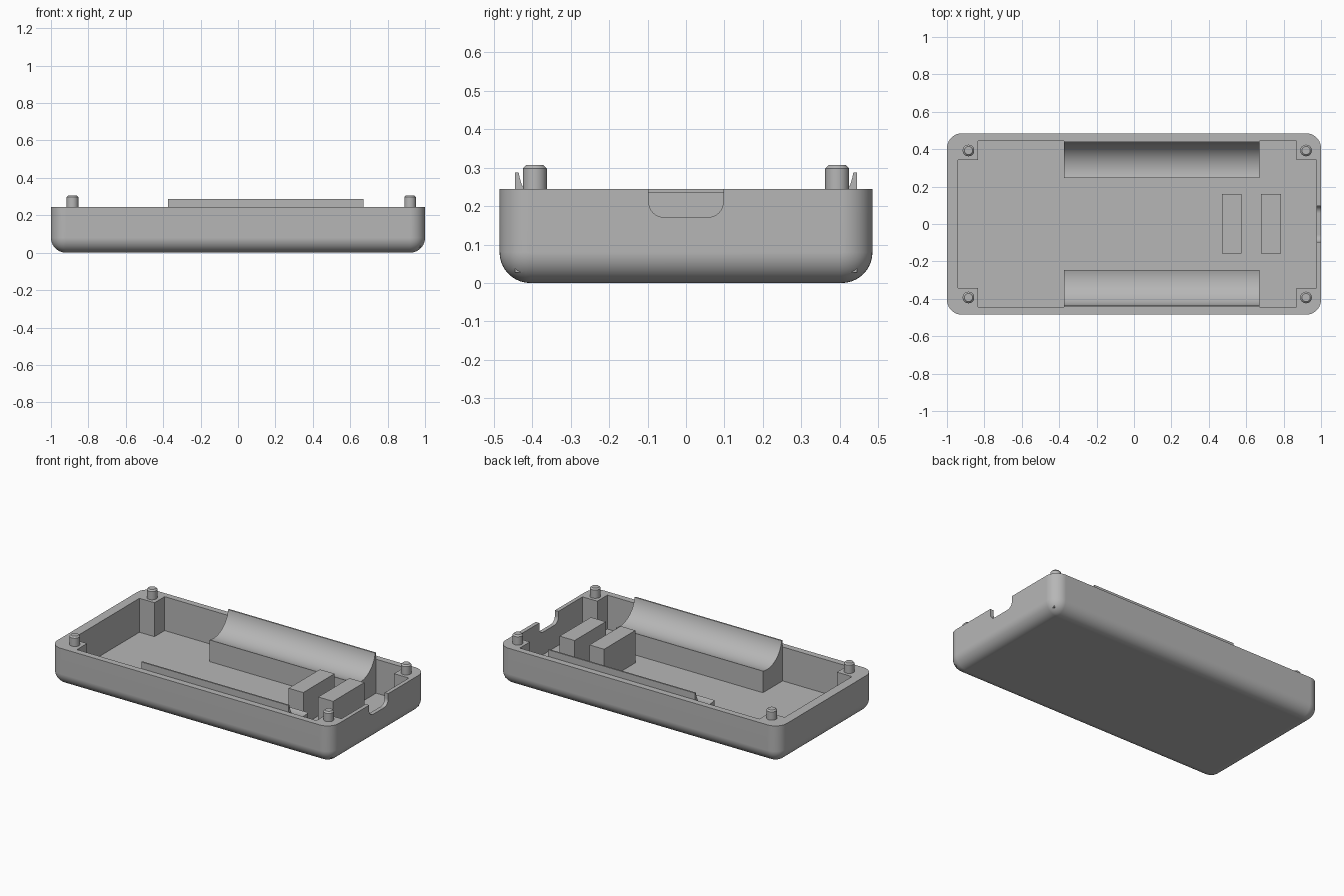
import bpy, bmesh, math

if "Cube" in bpy.data.objects:
    bpy.data.objects.remove(bpy.data.objects["Cube"])

# Main dimensions
HX, HY, RIM = 1.0, 0.485, 0.245        # outer half sizes and rim height
RADIUS = 0.08                          # rounding of the outer edges
IN_L, IN_R, IN_Y = -0.94, 0.975, 0.445  # cavity limits
FLOOR = 0.027

grey = bpy.data.materials.new("plain grey")
grey.diffuse_color = (0.47, 0.47, 0.47, 1)
grey.use_nodes = True
grey.node_tree.nodes["Principled BSDF"].inputs["Base Color"].default_value = grey.diffuse_color


def finish(name, bm):
    bmesh.ops.recalc_face_normals(bm, faces=bm.faces)
    mesh = bpy.data.meshes.new(name)
    bm.to_mesh(mesh)
    bm.free()
    mesh.materials.append(grey)
    ob = bpy.data.objects.new(name, mesh)
    bpy.context.collection.objects.link(ob)
    return ob


def box_bm(lo, hi):
    bm = bmesh.new()
    bmesh.ops.create_cube(bm, size=1)
    for v in bm.verts:
        v.co = [(lo[i] + hi[i]) / 2 + v.co[i] * (hi[i] - lo[i]) for i in range(3)]
    return bm


def box(name, lo, hi):
    return finish(name, box_bm(lo, hi))


def extrude_x(name, profile, x0, x1):
    """Extrude a (y, z) outline along x."""
    bm = bmesh.new()
    face = bm.faces.new([bm.verts.new((x0, y, z)) for y, z in profile])
    new = bmesh.ops.extrude_face_region(bm, geom=[face])["geom"]
    bmesh.ops.translate(bm, vec=(x1 - x0, 0, 0),
                        verts=[g for g in new if isinstance(g, bmesh.types.BMVert)])
    return finish(name, bm)


def arc(cy, cz, r, a0, a1, n):
    return [(cy + r * math.cos(math.radians(a0 + (a1 - a0) * i / n)),
             cz + r * math.sin(math.radians(a0 + (a1 - a0) * i / n))) for i in range(n + 1)]


def activate(ob):
    bpy.ops.object.select_all(action='DESELECT')
    ob.select_set(True)
    bpy.context.view_layer.objects.active = ob


def smooth(ob):
    activate(ob)
    bpy.ops.object.shade_smooth_by_angle(angle=math.radians(30))


def cut(ob, cutter):
    mod = ob.modifiers.new("cut", 'BOOLEAN')
    mod.operation, mod.solver, mod.object = 'DIFFERENCE', 'EXACT', cutter
    activate(ob)
    bpy.ops.object.modifier_apply(modifier=mod.name)
    bpy.data.objects.remove(cutter)


# Shell: box with rounded upright and bottom edges
bm = box_bm((-HX, -HY, 0), (HX, HY, RIM))
edges = [e for e in bm.edges if min(v.co.z for v in e.verts) < 0.01]
bmesh.ops.bevel(bm, geom=edges, offset=RADIUS, offset_type='OFFSET',
                segments=10, profile=0.5, affect='EDGES', clamp_overlap=False)
shell = finish("case_shell", bm)

# Hollow the shell and cut the connector notch in the right wall
cut(shell, box("cavity_cutter", (IN_L, -IN_Y, FLOOR), (IN_R, IN_Y, 0.4)))
notch = [(0.097, 0.35), (-0.097, 0.35)]
notch += arc(-0.057, 0.211, 0.04, 180, 270, 8) + arc(0.057, 0.211, 0.04, 270, 360, 8)
cut(shell, extrude_x("notch_cutter", notch, 0.93, 1.1))
smooth(shell)
shell.modifiers.new("even_shading", 'WEIGHTED_NORMAL').keep_sharp = True

# Corner posts, each with a chamfered locating peg
for side_x, x0, x1, peg_x in (("left", IN_L, -0.833, -0.885), ("right", 0.87, IN_R, 0.92)):
    for side_y, s in (("front", -1), ("back", 1)):
        y0, y1 = sorted((s * 0.342, s * IN_Y))
        box(f"corner_post_{side_y}_{side_x}", (x0, y0, FLOOR), (x1, y1, RIM))
        bm = bmesh.new()
        rings = []
        for r, z in ((0.031, RIM - 0.005), (0.031, 0.298), (0.022, 0.307)):
            rings.append([bm.verts.new((peg_x + y, s * 0.393 + w, z))
                          for y, w in arc(0, 0, r, 0, 348.75, 31)])
        for a, b in zip(rings, rings[1:]):
            for i in range(32):
                j = (i + 1) % 32
                bm.faces.new((a[i], a[j], b[j], b[i]))
        bm.faces.new(rings[0])
        bm.faces.new(rings[-1])
        smooth(finish(f"peg_{side_y}_{side_x}", bm))

# Long cradles with a hollow round seat, one along each side
seat = arc(0.287, 0.31, 0.15, -8.4, -106.3, 24)
outline = [(0.245, FLOOR), (IN_Y, FLOOR), (IN_Y, 0.288)] + seat
for side, s in (("front", -1), ("back", 1)):
    smooth(extrude_x(f"cradle_{side}", [(s * y, z) for y, z in outline], -0.375, 0.67))

# Two upright blocks next to the notch
for name, x0, x1 in (("inner", 0.47, 0.574), ("outer", 0.68, 0.786)):
    box(f"support_block_{name}", (x0, -0.157, FLOOR), (x1, 0.16, 0.235))
